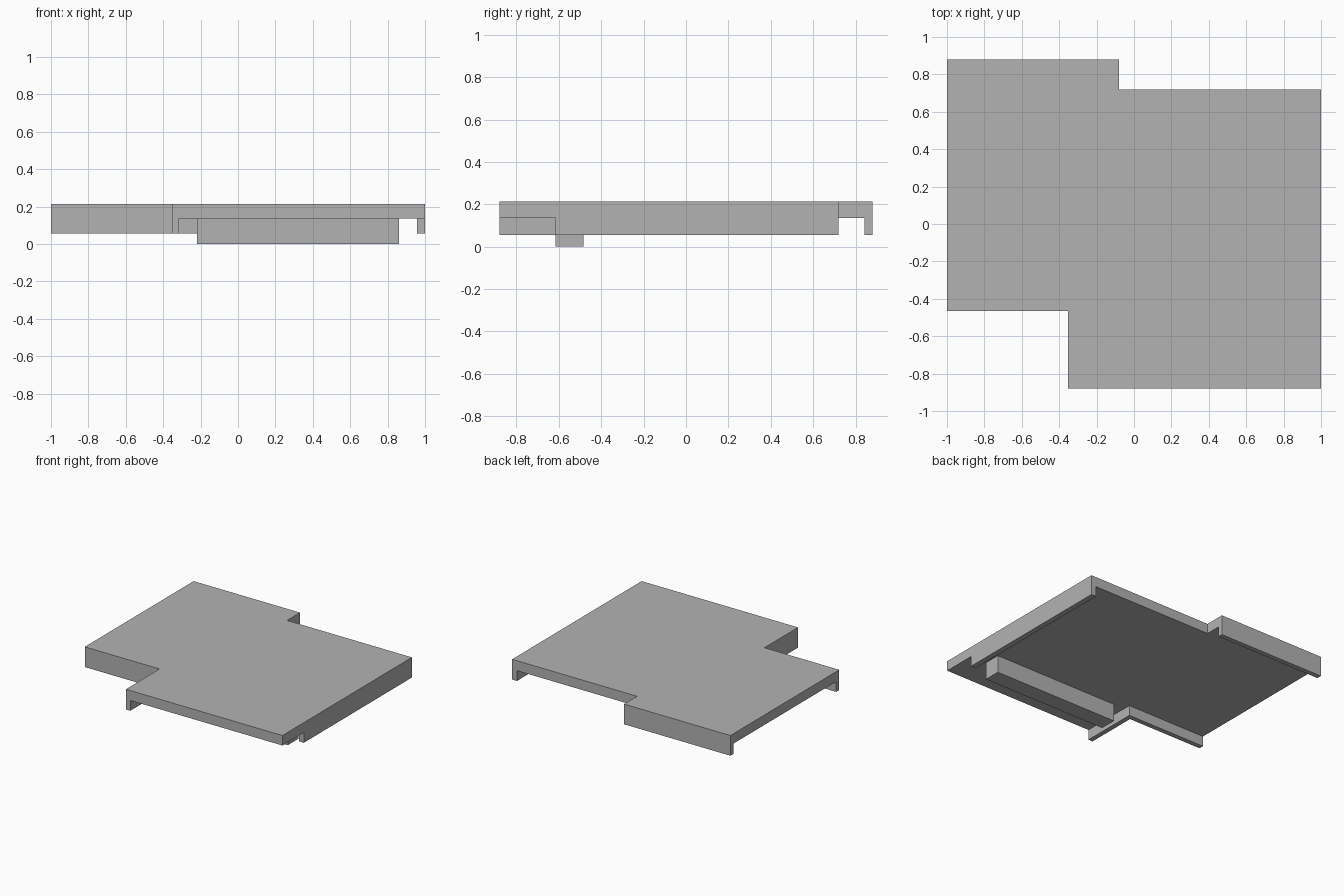
import bpy
import bmesh

cube = bpy.data.objects.get("Cube")
if cube:
    bpy.data.objects.remove(cube, do_unlink=True)

GREY = (0.45, 0.45, 0.45, 1)
grey = bpy.data.materials.new("plain grey")
grey.use_nodes = True
grey.diffuse_color = GREY
grey.node_tree.nodes["Principled BSDF"].inputs["Base Color"].default_value = GREY

TOP, UNDERSIDE, LIP_BOTTOM = 0.214, 0.136, 0.056
LIP = 0.038  # lip thickness
RIGHT, BACK = 1.0, 0.88
BACK_NOTCH = (-0.08, 0.72)
FRONT_NOTCH = (-0.353, -0.465)


def prism(name, outline, z0, z1):
    """Extrude a counter-clockwise outline from z0 up to z1."""
    bm = bmesh.new()
    base = bm.faces.new([bm.verts.new((x, y, z0)) for x, y in outline])
    result = bmesh.ops.extrude_face_region(bm, geom=[base], use_keep_orig=True)
    for item in result["geom"]:
        if isinstance(item, bmesh.types.BMVert):
            item.co.z = z1
    bmesh.ops.recalc_face_normals(bm, faces=bm.faces)
    mesh = bpy.data.meshes.new(name)
    bm.to_mesh(mesh)
    bm.free()
    mesh.materials.append(grey)
    obj = bpy.data.objects.new(name, mesh)
    bpy.context.collection.objects.link(obj)
    return obj


def block(name, x0, x1, y0, y1, z0):
    """Rectangular block hanging from the underside of the slab."""
    return prism(name, [(x0, y0), (x1, y0), (x1, y1), (x0, y1)], z0, UNDERSIDE)


# Notched slab
bx, by = BACK_NOTCH
fx, fy = FRONT_NOTCH
prism("slab", [(-RIGHT, fy), (fx, fy), (fx, -BACK), (RIGHT, -BACK),
               (RIGHT, by), (bx, by), (bx, BACK), (-RIGHT, BACK)], UNDERSIDE, TOP)

# Lips hanging along some of the edges
block("back_lip", -RIGHT, bx, BACK - LIP, BACK, LIP_BOTTOM)
block("side_lip", RIGHT - LIP - 0.004, RIGHT, -0.615, by, LIP_BOTTOM)
block("front_notch_lip", -RIGHT, fx + LIP, fy, fy + LIP, LIP_BOTTOM)
block("notch_side_lip", fx, fx + LIP, -BACK, fy, LIP_BOTTOM)

# Deep beam under the front
block("beam", -0.22, 0.861, -0.615, -0.484, 0)
